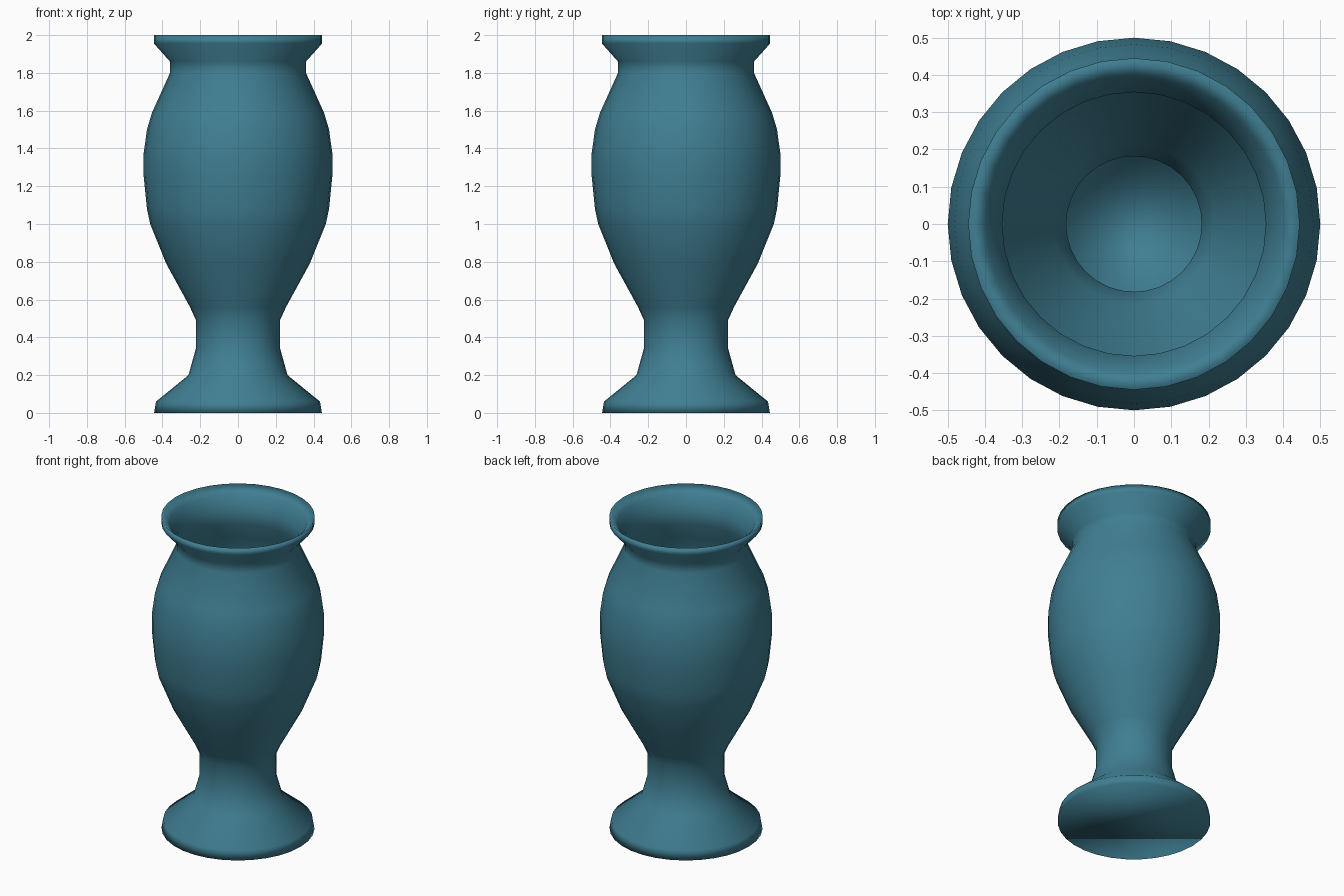
import bpy
import bmesh
from math import tau

cube = bpy.data.objects.get("Cube")
if cube:
    bpy.data.objects.remove(cube, do_unlink=True)

SIDES = 32

# Half profiles as (radius, height)
foot = [(0.444, 0), (0.434, 0.06), (0.262, 0.2), (0.222, 0.345)]
body = [(0.222, 0.49), (0.254, 0.56), (0.38, 0.79), (0.465, 1.0), (0.482, 1.08),
        (0.5, 1.26), (0.5, 1.37), (0.482, 1.5), (0.455, 1.59), (0.36, 1.8)]
rim = [(0.36, 1.86), (0.445, 1.955), (0.445, 2.0), (0.397, 1.955), (0.354, 1.87)]
inside = [(0.354, 1.78), (0.41, 1.67), (0.45, 1.5), (0.465, 1.3), (0.435, 1.02),
          (0.35, 0.8), (0.215, 0.56), (0.182, 0.48), (0.182, 0.35),
          (0.23, 0.2), (0.38, 0.06)]


def teal_glaze():
    mat = bpy.data.materials.new("teal_glaze")
    colour = (0.05, 0.21, 0.29, 1)
    mat.use_nodes = True
    mat.diffuse_color = colour
    mat.node_tree.nodes["Principled BSDF"].inputs["Base Color"].default_value = colour
    return mat


def turned(name, profile, mat):
    """Spin a profile about z and close its two open ends."""
    bm = bmesh.new()
    verts = [bm.verts.new((r, 0, z)) for r, z in profile]
    edges = [bm.edges.new(pair) for pair in zip(verts, verts[1:])]
    bmesh.ops.spin(bm, geom=verts + edges, cent=(0, 0, 0), axis=(0, 0, 1),
                   angle=tau, steps=SIDES)
    bmesh.ops.remove_doubles(bm, verts=bm.verts, dist=0.0005)
    bmesh.ops.holes_fill(bm, edges=[e for e in bm.edges if e.is_boundary], sides=0)
    bmesh.ops.recalc_face_normals(bm, faces=bm.faces)
    for face in bm.faces:
        face.smooth = True
    mesh = bpy.data.meshes.new(name)
    bm.to_mesh(mesh)
    bm.free()
    mesh.materials.append(mat)
    obj = bpy.data.objects.new(name, mesh)
    bpy.context.collection.objects.link(obj)
    return obj


# Hollow vase: foot, body, flared rim and inner wall in one turned shell
turned("vase", foot + body + rim + inside, teal_glaze())
